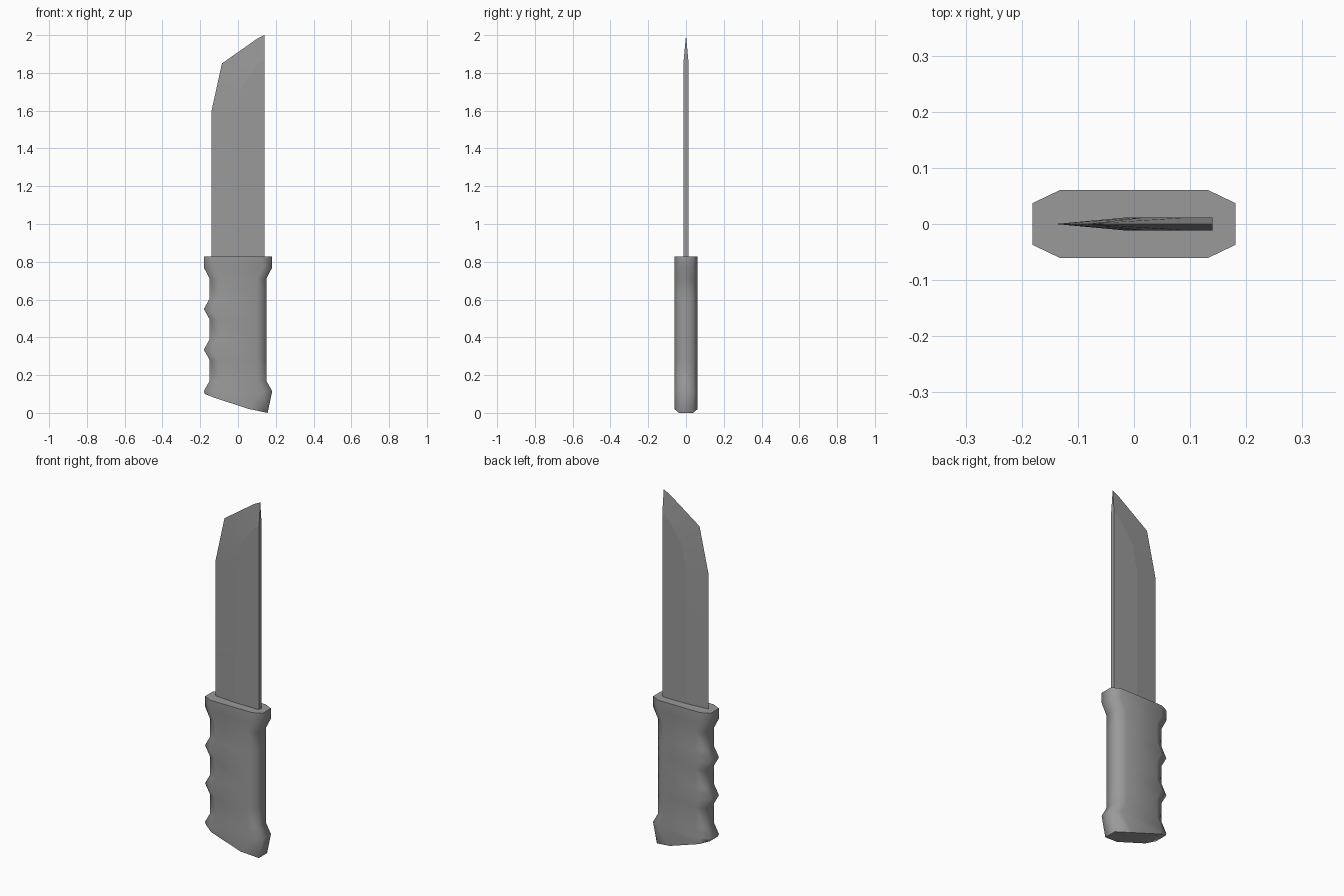
import bpy, bmesh, math

if "Cube" in bpy.data.objects:
    bpy.data.objects.remove(bpy.data.objects["Cube"])

# Dark grey shared by both parts
grey = bpy.data.materials.new("dark_grey")
grey.diffuse_color = (0.32, 0.32, 0.32, 1)
grey.use_nodes = True
grey.node_tree.nodes["Principled BSDF"].inputs["Base Color"].default_value = grey.diffuse_color


def make_object(name, bm, smooth_angle):
    bmesh.ops.recalc_face_normals(bm, faces=bm.faces)
    mesh = bpy.data.meshes.new(name)
    bm.to_mesh(mesh)
    bm.free()
    mesh.materials.append(grey)
    obj = bpy.data.objects.new(name, mesh)
    bpy.context.collection.objects.link(obj)
    bpy.ops.object.select_all(action='DESELECT')
    obj.select_set(True)
    bpy.context.view_layer.objects.active = obj
    bpy.ops.object.shade_smooth_by_angle(angle=math.radians(smooth_angle))
    return obj


# Handle: eight-sided rings lofted along the grip, with finger ridges on the -x side
# Each row: left x, right x, then z at left, inner left, inner right, right
def level(xl, xr, z):
    return (xl, xr, z, z, z, z)


rows = [(-0.175, 0.157, 0.10, 0.08, 0.02, 0.0),
        (-0.181, 0.181, 0.115, 0.115, 0.115, 0.115)]
rows += [level(-0.15, 0.15, 0.17)]
for ridge_z in (0.335, 0.55):
    rows += [level(-0.15, 0.15, ridge_z - 0.055),
             level(-0.181, 0.15, ridge_z),
             level(-0.15, 0.15, ridge_z + 0.055)]
rows += [level(-0.15, 0.15, 0.71), level(-0.181, 0.181, 0.77), level(-0.181, 0.181, 0.828)]

bm = bmesh.new()
rings = []
for i, (xl, xr, z0, z1, z2, z3) in enumerate(rows):
    inner_r = 0.06 if i == 0 else xr - 0.05
    half = [(xl, 0.037, z0), (xl + 0.05, 0.061, z1), (inner_r, 0.061, z2), (xr, 0.037, z3)]
    loop = half + [(x, -y, z) for x, y, z in reversed(half)]
    rings.append([bm.verts.new(p) for p in loop])
for a, b in zip(rings, rings[1:]):
    for i in range(8):
        j = (i + 1) % 8
        bm.faces.new((a[i], a[j], b[j], b[i]))
bm.faces.new(rings[-1])
# Pommel base in strips, so each strip is planar
base = rings[0]
for i in range(3):
    bm.faces.new((base[i], base[i + 1], base[6 - i], base[7 - i]))
make_object("handle", bm, 74)

# Blade: sharp outline at y = 0, bevel line on both sides, flat spine
T = 0.012
edge_line = [(-0.14, 0.82), (-0.14, 1.6), (-0.085, 1.85), (0.1, 1.98), (0.14, 2.0)]
bevel_line = [(-0.01, 0.82), (-0.01, 1.57), (0.02, 1.73), (0.10, 1.84), (0.14, 1.87)]
bm = bmesh.new()
edge = [bm.verts.new((x, 0, z)) for x, z in edge_line]
sides, heels = [], []
for y in (-T, T):
    bev = [bm.verts.new((x, y, z)) for x, z in bevel_line]
    heel = bm.verts.new((0.14, y, 0.82))
    for i in range(4):
        bm.faces.new((edge[i], edge[i + 1], bev[i + 1], bev[i]))
    bm.faces.new(bev + [heel])
    sides.append(bev)
    heels.append(heel)
bm.faces.new((heels[0], heels[1], sides[1][-1], sides[0][-1]))
bm.faces.new((sides[0][-1], sides[1][-1], edge[-1]))
bm.faces.new((edge[0], sides[0][0], heels[0], heels[1], sides[1][0]))
make_object("blade", bm, 4.5)
